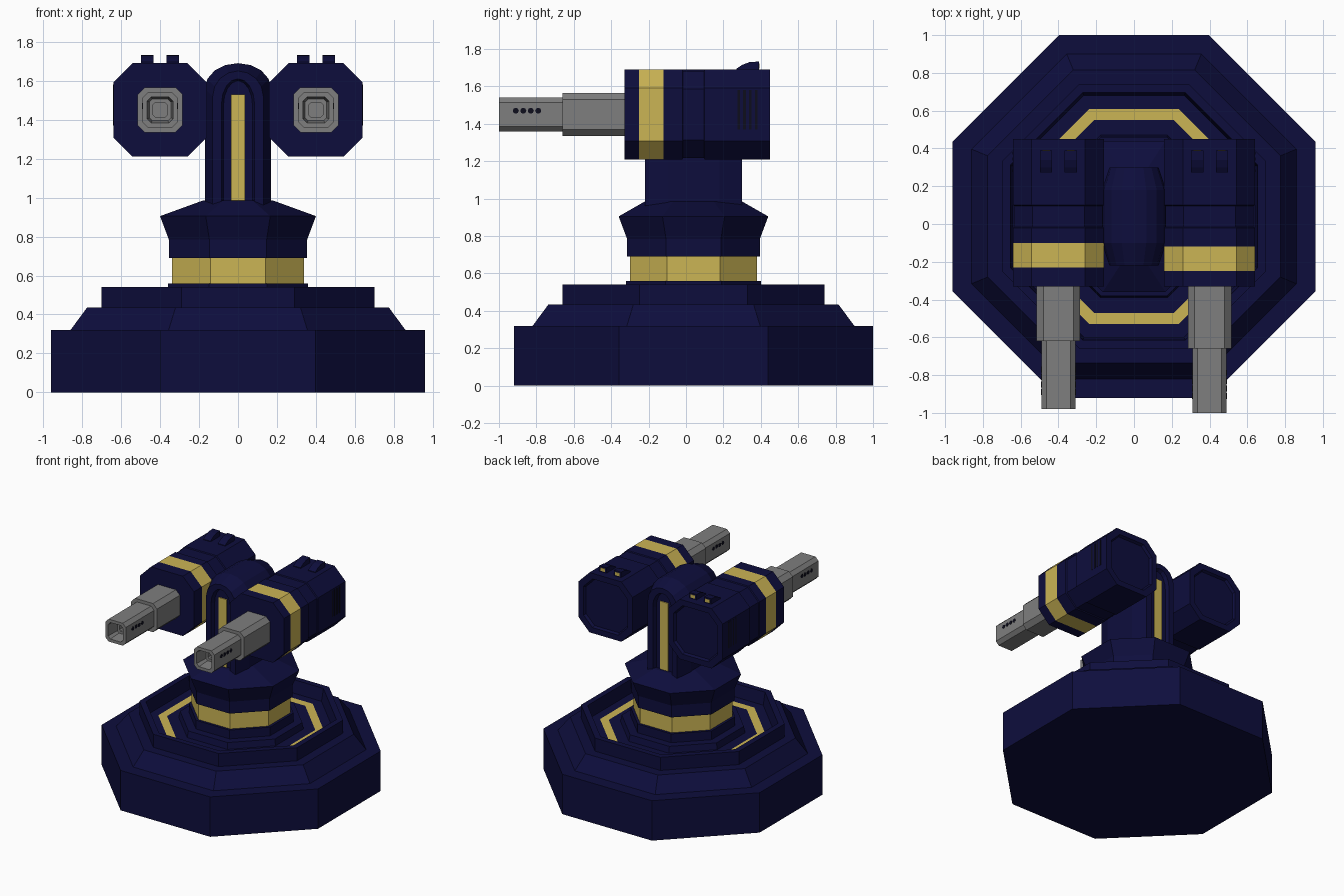
import bpy, bmesh, math

if "Cube" in bpy.data.objects:
    bpy.data.objects.remove(bpy.data.objects["Cube"])

def material(name, rgb):
    m = bpy.data.materials.new(name)
    m.diffuse_color = (*rgb, 1)
    m.use_nodes = True
    m.node_tree.nodes["Principled BSDF"].inputs["Base Color"].default_value = m.diffuse_color
    return m

NAVY = material("navy", (0.0042, 0.0042, 0.046))
GOLD = material("gold", (0.60, 0.46, 0.09))
GREY = material("gunmetal", (0.21, 0.21, 0.21))
DARK = material("dark_slot", (0.004, 0.004, 0.012))
CY = 0.04   # centre of base and neck in y

def loft(name, rings, mats, accent=()):
    """Skin closed rings, cap both ends; bands listed in accent use the second material."""
    bm = bmesh.new()
    vs = [[bm.verts.new(p) for p in r] for r in rings]
    n = len(rings[0])
    for i in range(len(vs) - 1):
        for k in range(n):
            j = (k + 1) % n
            f = bm.faces.new((vs[i][k], vs[i][j], vs[i + 1][j], vs[i + 1][k]))
            f.material_index = 1 if i in accent else 0
    bm.faces.new(vs[0][::-1])
    bm.faces.new(vs[-1])
    bmesh.ops.recalc_face_normals(bm, faces=bm.faces)
    me = bpy.data.meshes.new(name)
    bm.to_mesh(me)
    bm.free()
    for m in mats:
        me.materials.append(m)
    ob = bpy.data.objects.new(name, me)
    bpy.context.collection.objects.link(ob)
    return ob

def oct_flat(rx, z, ry=None):
    """Horizontal octagon given by its flat-to-flat half width."""
    ry = ry or rx
    c = 1 / math.cos(math.pi / 8)
    return [(rx * c * math.cos(math.radians(22.5 + 45 * k)),
             CY + ry * c * math.sin(math.radians(22.5 + 45 * k)), z) for k in range(8)]

def oct_gun(cx, y, h, cut, cz=1.45):
    """Upright chamfered square across the y axis."""
    t = h - cut
    pts = [(h, -t), (h, t), (t, h), (-t, h), (-h, t), (-h, -t), (-t, -h), (t, -h)]
    return [(cx + x, y, cz + z) for x, z in pts]

def box(name, x0, x1, y0, y1, z0, z1, mat):
    return loft(name, [[(x0, y0, z), (x1, y0, z), (x1, y1, z), (x0, y1, z)] for z in (z0, z1)], [mat])

# Stepped octagonal base with a sunken deck and inlaid gold ring
base = [(.96, 0), (.96, .32), (.86, .32), (.775, .435), (.70, .435), (.70, .54),
        (.655, .54), (.64, .44), (.57, .44), (.51, .44), (.43, .44), (.42, .49), (.36, .49)]
loft("base", [oct_flat(r, z) for r, z in base], [NAVY, GOLD], accent=(8,))

# Neck with gold band and flared collar
neck = [(.36, .44), (.36, .56), (.34, .56), (.34, .69), (.355, .69), (.355, .785), (.40, .905)]
loft("neck", [oct_flat(r, z) for r, z in neck] + [oct_flat(.18, .985, .26)], [NAVY, GOLD], accent=(2,))

# Arched column, tapered at both ends, with recessed front and back panels
def arch(y, w, top):
    pts = [(-w, y, .95), (w, y, .95)]
    for k in range(9):
        a = math.pi * k / 8
        pts.append((w * math.cos(a), y, top - .13 + .13 * math.sin(a)))
    return pts

prof = [(-.19, .075, 1.60), (-.22, .085, 1.61), (-.22, .13, 1.65), (-.10, .17, 1.69),
        (.18, .17, 1.69), (.30, .13, 1.65), (.30, .085, 1.61), (.27, .075, 1.60)]
loft("column", [arch(*p) for p in prof], [NAVY])
box("front_gold_strip", -.035, .035, -.198, -.189, .985, 1.53, GOLD)
box("back_gold_strip", -.035, .035, .269, .278, .985, 1.53, GOLD)

# Twin guns
for s, side in ((-1, "left"), (1, "right")):
    cx = .40 * s
    dy = .02 if s < 0 else 0
    # Housing: gold band, shallow groove, sunken rear plate
    rings = [(-.33, .24), (-.25 + dy, .24), (-.12 + dy, .24), (-.02, .24), (-.015, .233),
             (.095, .233), (.10, .24), (.45, .24), (.45, .195), (.43, .185)]
    loft(side + "_housing", [oct_gun(cx, y, h, h * .41) for y, h in rings], [NAVY, GOLD], accent=(1,))

    # Two-step barrel with a hollow, narrowing bore
    rings = [(-.30, .115, .035), (-.66 + dy * 2, .115, .035), (-.66 + dy * 2, .09, .027),
             (-1.0 + dy, .09, .027), (-1.0 + dy, .066, .02), (-.90 + dy, .055, .015),
             (-.90 + dy, .036, .01), (-.75 + dy, .036, .01)]
    loft(side + "_barrel", [oct_gun(cx, y, h, c) for y, h, c in rings], [GREY])

    # Vent holes on both sides of the muzzle
    for d in (-1, 1):
        for k in range(4):
            yc = -.91 + .04 * k + dy
            discs = [[(cx + d * x, yc + .016 * math.cos(a * math.pi / 4),
                       1.47 + .016 * math.sin(a * math.pi / 4)) for a in range(8)] for x in (.088, .092)]
            loft(side + "_muzzle_hole", discs, [DARK])

    # Cooling slots on the outer flank
    for k in range(4):
        y = .275 + .031 * k
        box(side + "_cooling_slot", s * .638, s * .642, y, y + .014, 1.37, 1.58, DARK)

    # Ramped exhausts on top with gold rear faces
    for x in (.335, .465):
        ramp = [(.27, 1.68), (.27, 1.695), (.30, 1.715), (.34, 1.73), (.39, 1.733), (.39, 1.68)]
        loft(side + "_exhaust", [[(s * x + e, y, z) for y, z in ramp] for e in (-.032, .032)], [NAVY])
        box(side + "_exhaust_glow", s * x - .02, s * x + .02, .388, .393, 1.697, 1.722, GOLD)
